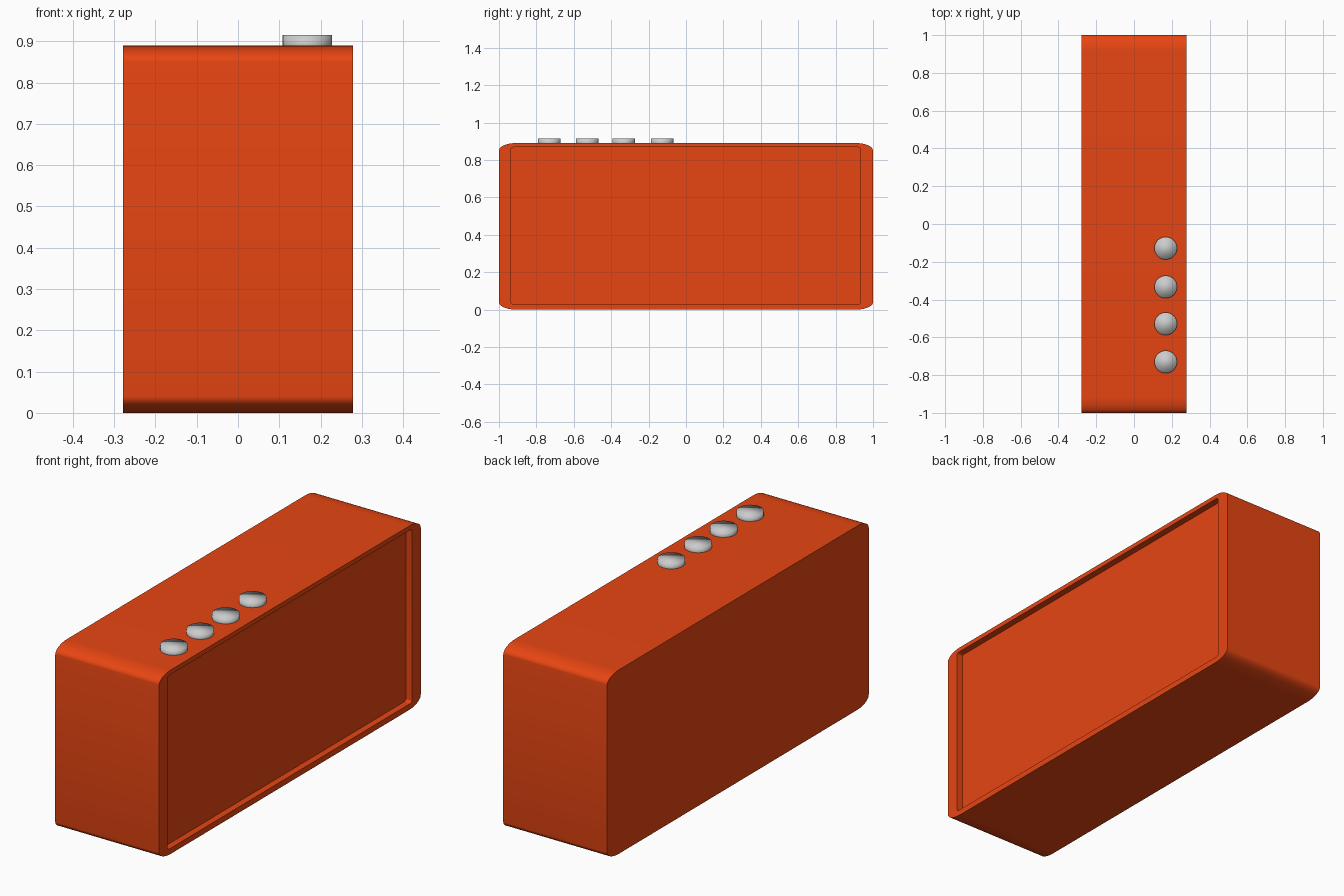
import bpy, bmesh, math

if "Cube" in bpy.data.objects:
    bpy.data.objects.remove(bpy.data.objects["Cube"])

def rounded_loop(bm, x, y0, y1, z0, z1, ry, rz, seg=10):
    """Rounded rectangle in the YZ plane with elliptical corners."""
    corners = [(y1 - ry, z1 - rz), (y0 + ry, z1 - rz),
               (y0 + ry, z0 + rz), (y1 - ry, z0 + rz)]
    verts = []
    for q, (cy, cz) in enumerate(corners):
        for i in range(seg + 1):
            a = math.pi / 2 * (q + i / seg)
            verts.append(bm.verts.new((x, cy + ry * math.cos(a), cz + rz * math.sin(a))))
    return verts

def finish(name, bm, material=None, angle=None):
    bmesh.ops.recalc_face_normals(bm, faces=bm.faces)
    mesh = bpy.data.meshes.new(name)
    bm.to_mesh(mesh)
    bm.free()
    if material:
        mesh.materials.append(material)
    ob = bpy.data.objects.new(name, mesh)
    bpy.context.collection.objects.link(ob)
    bpy.ops.object.select_all(action='DESELECT')
    ob.select_set(True)
    bpy.context.view_layer.objects.active = ob
    if angle:
        bpy.ops.object.shade_smooth_by_angle(angle=math.radians(angle))
    else:
        bpy.ops.object.shade_smooth()
    return ob

orange = bpy.data.materials.new("orange_shell")
orange.diffuse_color = (0.8, 0.06, 0.006, 1)
orange.use_nodes = True
orange.node_tree.nodes["Principled BSDF"].inputs["Base Color"].default_value = orange.diffuse_color

# Cabinet: rounded block with a shallow recessed panel on the +x side
bm = bmesh.new()
outer = (-1, 1, 0, 0.89, 0.09, 0.04)
inner = (-0.935, 0.932, 0.028, 0.868, 0.015, 0.01)
loops = [rounded_loop(bm, -0.278, *outer), rounded_loop(bm, 0.278, *outer),
         rounded_loop(bm, 0.278, *inner), rounded_loop(bm, 0.246, *inner)]
n = len(loops[0])
for a, b in zip(loops, loops[1:]):
    for i in range(n):
        j = (i + 1) % n
        bm.faces.new((a[i], a[j], b[j], b[i]))
bm.faces.new(loops[0])
bm.faces.new(loops[-1])
finish("cabinet", bm, orange, 35)

# Row of four buttons on the top, softly shaded
for k, y in enumerate((-0.73, -0.528, -0.333, -0.128)):
    bm = bmesh.new()
    bmesh.ops.create_cone(bm, cap_ends=True, segments=32,
                          radius1=0.06, radius2=0.06, depth=0.045)
    ob = finish(f"button_{k + 1}", bm)
    ob.location = (0.168, y, 0.8925)
